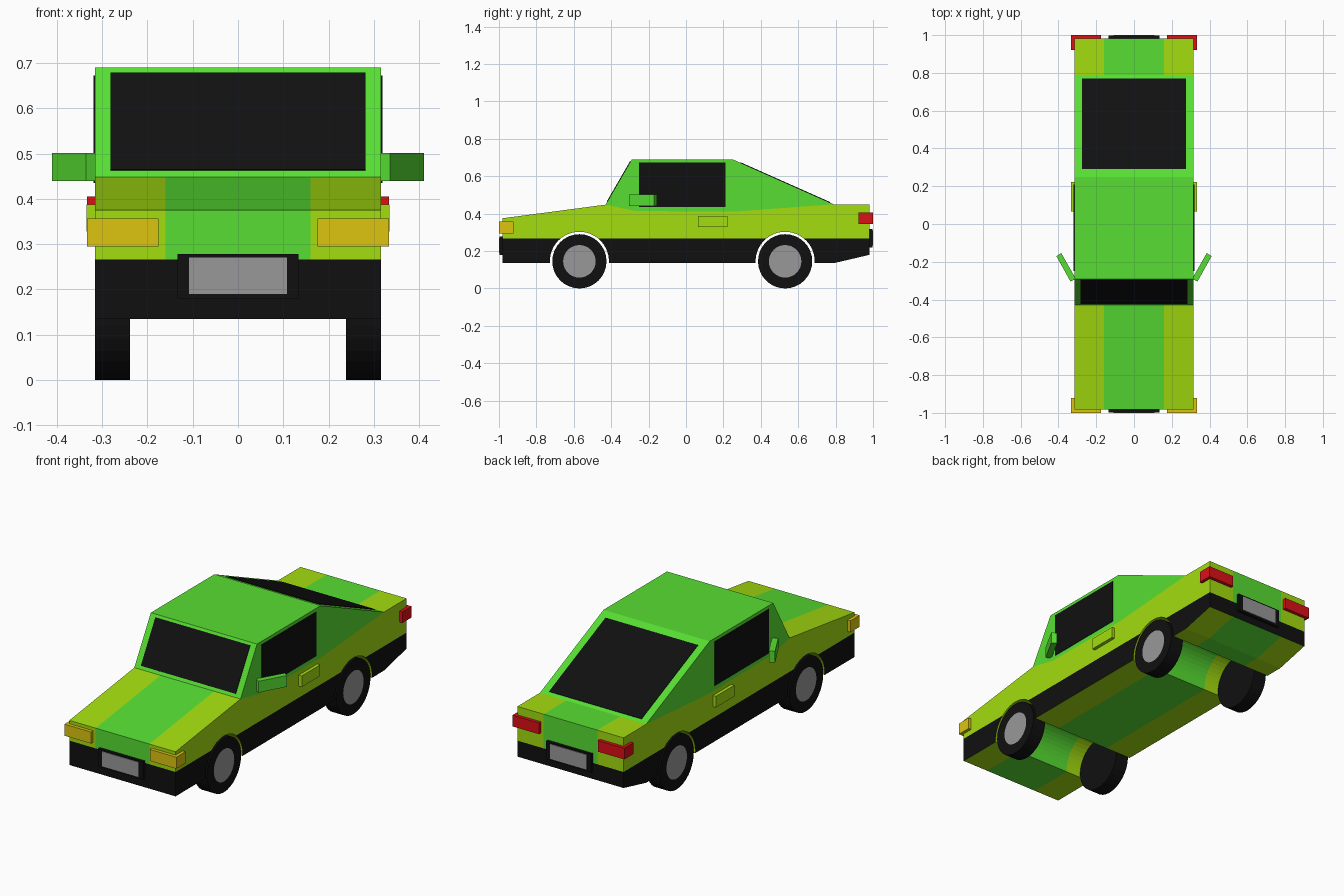
import bpy, bmesh, math
from mathutils import Vector

if "Cube" in bpy.data.objects:
    bpy.data.objects.remove(bpy.data.objects["Cube"])


def material(name, r, g, b):
    lin = [((c / 255 + 0.055) / 1.055) ** 2.4 if c > 10 else c / 255 / 12.92 for c in (r, g, b)]
    m = bpy.data.materials.new(name)
    m.diffuse_color = (*lin, 1)
    m.use_nodes = True
    m.node_tree.nodes["Principled BSDF"].inputs["Base Color"].default_value = m.diffuse_color
    return m


GREEN = material("green", 87, 222, 50)
LIME = material("lime", 163, 221, 15)
BLACK = material("black", 16, 16, 16)
GREY = material("grey", 152, 152, 152)
AMBER = material("amber", 221, 197, 16)
RED = material("red", 220, 16, 22)


def finish(name, bm, *mats):
    bmesh.ops.recalc_face_normals(bm, faces=bm.faces)
    me = bpy.data.meshes.new(name)
    bm.to_mesh(me)
    bm.free()
    for m in mats:
        me.materials.append(m)
    ob = bpy.data.objects.new(name, me)
    bpy.context.collection.objects.link(ob)
    return ob


def prism_mesh(pts, offset):
    """Solid made by sweeping a flat outline along an offset."""
    bm = bmesh.new()
    f = bm.faces.new([bm.verts.new(p) for p in pts])
    ext = bmesh.ops.extrude_face_region(bm, geom=[f], use_keep_orig=True)
    verts = [v for v in ext["geom"] if isinstance(v, bmesh.types.BMVert)]
    bmesh.ops.translate(bm, verts=verts, vec=Vector(offset))
    return bm


def prism(name, pts, offset, mat):
    return finish(name, prism_mesh(pts, offset), mat)


def box(name, x, y, z, mat):
    pts = [(x[0], y[0], z[0]), (x[1], y[0], z[0]), (x[1], y[0], z[1]), (x[0], y[0], z[1])]
    return prism(name, pts, (0, y[1] - y[0], 0), mat)


W = 0.316            # half width of the body
SILL = 0.266         # top of the black lower band
WHEELS = (-0.57, 0.53)
AXLE_Z, WHEEL_R, ARCH_R = 0.145, 0.145, 0.158

# Body: side profile with wheel arches, swept across the width
profile = [(-0.982, 0.135)]
dip = math.asin((AXLE_Z - 0.135) / ARCH_R)
for wy in WHEELS:
    for i in range(25):
        a = math.pi + dip - (math.pi + 2 * dip) * i / 24
        profile.append((wy + ARCH_R * math.cos(a), AXLE_Z + ARCH_R * math.sin(a)))
profile += [(0.79, 0.135), (0.982, 0.18), (0.982, 0.45), (0.79, 0.45),
            (0.25, 0.69), (-0.29, 0.69), (-0.43, 0.448), (-0.982, 0.375)]
bm = prism_mesh([(-W, y, z) for y, z in profile], (2 * W, 0, 0))
bmesh.ops.triangulate(bm, faces=bm.faces)

# Paint lines: stripe edges, sill, and the curved waistline under the cabin
waist = [(-0.43, 0.448), (-0.27, 0.414), (0.25, 0.41), (0.79, 0.45)]
cuts = [((0.16, 0, 0), (1, 0, 0)), ((-0.16, 0, 0), (1, 0, 0)), ((0, 0, SILL), (0, 0, 1))]
lines = []
for (y0, z0), (y1, z1) in zip(waist, waist[1:]):
    n = Vector((0, z0 - z1, y1 - y0)).normalized()
    lines.append((Vector((0, y0, z0)), n))
for co, n in cuts + lines:
    bmesh.ops.bisect_plane(bm, geom=bm.verts[:] + bm.edges[:] + bm.faces[:],
                           dist=1e-5, plane_co=co, plane_no=n)
bmesh.ops.recalc_face_normals(bm, faces=bm.faces)
for f in bm.faces:
    c = f.calc_center_median()
    stripe = 0 if abs(c.x) < 0.16 else 1
    if abs(f.normal.x) > 0.9:
        cabin = all((c - co).dot(n) > 0 for co, n in lines)
        f.material_index = 2 if c.z < SILL else (0 if cabin else 1)
    elif abs(c.y) > 0.98:
        f.material_index = 2 if c.z < SILL else stripe
    elif f.normal.z > 0 and -0.43 < c.y < 0.79 and c.z > 0.4:
        f.material_index = 0
    else:
        f.material_index = stripe
finish("body", bm, GREEN, LIME, BLACK)


# Windscreen and rear window: thin plates on the slopes
def slope_window(name, hw, low, high, out):
    pts = [(-hw, *low), (hw, *low), (hw, *high), (-hw, *high)]
    n = Vector((0, out * (high[1] - low[1]), abs(high[0] - low[0]))).normalized()
    prism(name, pts, n * 0.003, BLACK)


slope_window("windscreen", 0.282, (-0.4213, 0.463), (-0.2975, 0.677), -1)
slope_window("rear_window", 0.275, (0.77, 0.4589), (0.29, 0.6722), 1)

# Number plates: black surround with a grey panel
for name, s, z in (("front", -1, 0.18), ("rear", 1, 0.22)):
    box(name + "_plate_surround", (-0.134, 0.134), (s * 0.97, s * 0.997), (z, z + 0.098), BLACK)
    box(name + "_plate", (-0.108, 0.108), (s * 0.99, s * 1.0), (z + 0.01, z + 0.09), GREY)

for side, s in (("right", 1), ("left", -1)):
    # Side window, door handle and lamps
    box(side + "_window", (s * W, s * (W + 0.003)), (-0.25, 0.21), (0.435, 0.672), BLACK)
    box(side + "_door_handle", (s * 0.30, s * 0.334), (0.065, 0.222), (0.328, 0.388), LIME)
    box(side + "_headlight", (s * 0.175, s * 0.333), (-1.0, -0.922), (0.295, 0.357), AMBER)
    box(side + "_tail_light", (s * 0.175, s * 0.333), (0.922, 1.0), (0.345, 0.405), RED)
    # Swept-back door mirror
    prism(side + "_mirror", [(s * x, y, 0.44) for x, y in
          ((0.308, -0.29), (0.336, -0.305), (0.411, -0.17), (0.385, -0.154))],
          (0, 0, 0.061), GREEN)
    # Wheels with a grey hub on the outer face
    for end, wy in zip(("front", "rear"), WHEELS):
        ring = [(s * 0.239, wy + WHEEL_R * math.cos(a), AXLE_Z + WHEEL_R * math.sin(a))
                for a in (2 * math.pi * i / 32 for i in range(32))]
        wm = prism_mesh(ring, (s * (W - 0.239), 0, 0))
        bmesh.ops.recalc_face_normals(wm, faces=wm.faces)
        cap = max(wm.faces, key=lambda f: s * f.calc_center_median().x)
        bmesh.ops.inset_individual(wm, faces=[cap], thickness=0.058)
        cap.material_index = 1
        finish(f"{side}_{end}_wheel", wm, BLACK, GREY)
